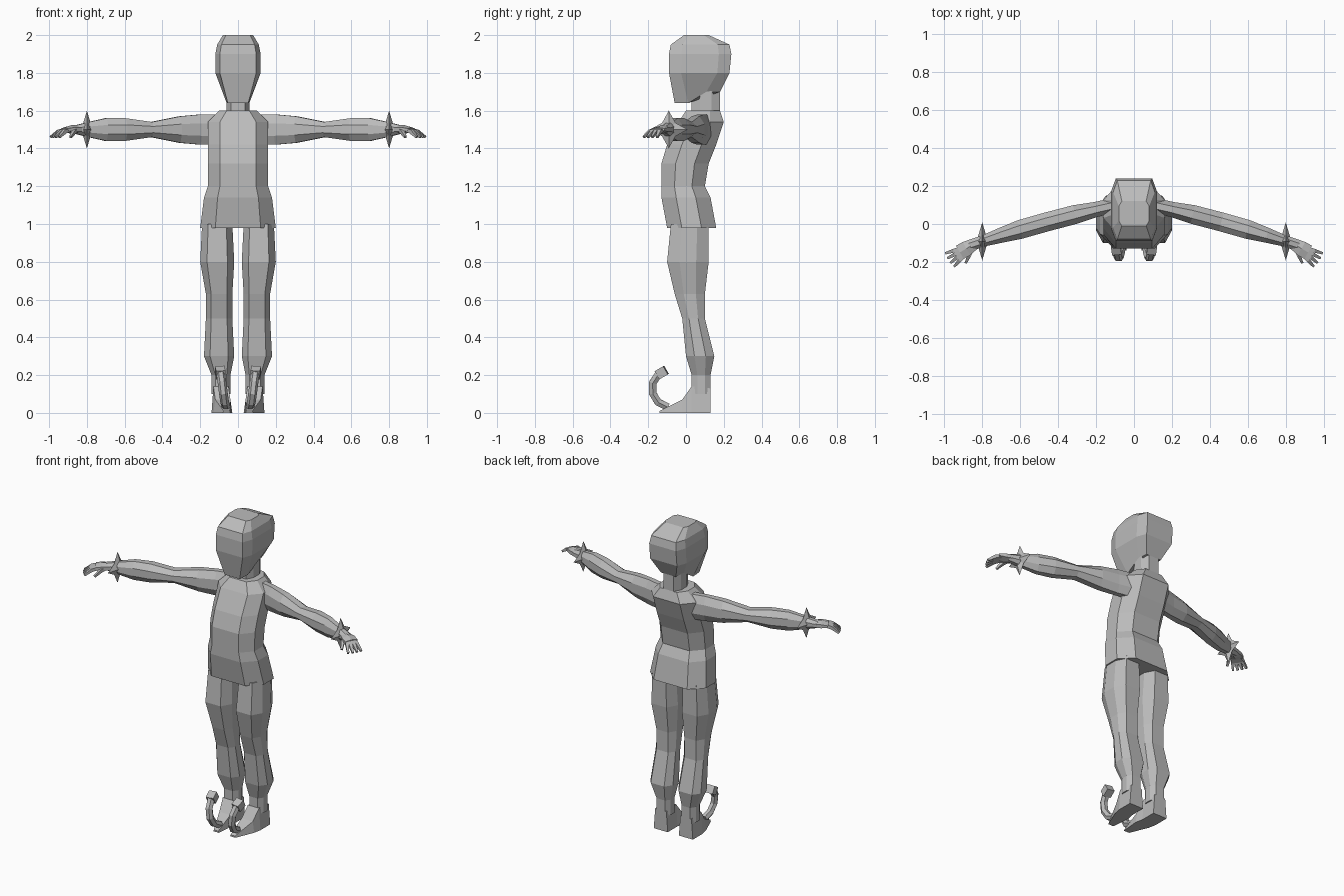
import bpy, bmesh
from math import sin, cos, pi, radians
from mathutils import Vector

cube = bpy.data.objects.get("Cube")
if cube:
    bpy.data.objects.remove(cube, do_unlink=True)

shade = (0.5, 0.5, 0.5, 1)
grey = bpy.data.materials.new("plain grey")
grey.use_nodes = True
grey.diffuse_color = shade
grey.node_tree.nodes["Principled BSDF"].inputs["Base Color"].default_value = shade


def finish(name, bm, mirror):
    """Turn the mesh data into a flat-shaded object, paired across x if asked."""
    bmesh.ops.recalc_face_normals(bm, faces=bm.faces)
    mesh = bpy.data.meshes.new(name)
    bm.to_mesh(mesh)
    bm.free()
    mesh.materials.append(grey)
    part = bpy.data.objects.new(name, mesh)
    bpy.context.collection.objects.link(part)
    if mirror:
        modifier = part.modifiers.new("mirror", "MIRROR")
        modifier.use_mirror_merge = False


def loft(name, rings, mirror=False):
    """Skin a row of equal rings and cap both ends."""
    bm = bmesh.new()
    rows = [[bm.verts.new(point) for point in ring] for ring in rings]
    for low, high in zip(rows, rows[1:]):
        for i in range(len(low)):
            bm.faces.new((low[i - 1], low[i], high[i], high[i - 1]))
    bm.faces.new(rows[0])
    bm.faces.new(rows[-1])
    finish(name, bm, mirror)


def octagon(z, half, front, back, x=0, cut_x=0.2, cut_y=0.3):
    """Level box outline with cut corners."""
    flat = half * (1 - 2 * cut_x)
    inset = (back - front) * cut_y
    right_side = [(flat, front), (half, front + inset), (half, back - inset), (flat, back)]
    left_side = [(-across, y) for across, y in reversed(right_side)]
    return [(x + across, y, z) for across, y in right_side + left_side]


def sweep(name, path, sides, up):
    """Mirrored tube through stations of (centre, half width, half height)."""
    rings = []
    for i, (centre, width, height) in enumerate(path):
        before = path[max(i - 1, 0)][0]
        after = path[min(i + 1, len(path) - 1)][0]
        along = (after - before).normalized()
        side = along.cross(up).normalized()
        top = side.cross(along)
        corner = 1 / cos(pi / sides)
        angles = [2 * pi * (step + 0.5) / sides for step in range(sides)]
        rings.append([centre + corner * (side * width * cos(a) + top * height * sin(a))
                      for a in angles])
    loft(name, rings, mirror=True)


UP = Vector((0, 0, 1))
ACROSS = Vector((1, 0, 0))

# Torso from the flared hem to the shoulders
loft("torso", [
    octagon(z=0.98, half=0.2, front=-0.1, back=0.16),
    octagon(z=1.14, half=0.18, front=-0.13, back=0.13),
    octagon(z=1.2, half=0.16, front=-0.13, back=0.1),
    octagon(z=1.32, half=0.16, front=-0.13, back=0.12),
    octagon(z=1.42, half=0.16, front=-0.1, back=0.16),
    octagon(z=1.54, half=0.16, front=-0.04, back=0.2),
    octagon(z=1.6, half=0.1, front=0, back=0.18),
])

# Neck
loft("neck", [octagon(z, half=0.06, front=0.03, back=0.18) for z in (1.58, 1.75)])

# Head, with the jaw lower than the nape
jaw = octagon(z=1.64, half=0.06, front=-0.06, back=0.18, cut_x=0.05)
jaw = [(x, y, 1.7 if y > 0.08 else z) for x, y, z in jaw]
loft("head", [
    jaw,
    octagon(z=1.8, half=0.12, front=-0.09, back=0.23, cut_x=0.1, cut_y=0.2),
    octagon(z=1.9, half=0.12, front=-0.09, back=0.24, cut_x=0.1, cut_y=0.2),
    octagon(z=1.95, half=0.11, front=-0.08, back=0.23, cut_x=0.1, cut_y=0.2),
    octagon(z=2, half=0.08, front=-0.01, back=0.12, cut_x=0.1, cut_y=0.2),
])

# Legs from the hip to the ankle
loft("legs", [
    octagon(z=1, x=0.11, half=0.08, front=-0.08, back=0.12),
    octagon(z=0.8, x=0.11, half=0.09, front=-0.1, back=0.12),
    octagon(z=0.63, x=0.1, half=0.07, front=-0.06, back=0.1),
    octagon(z=0.5, x=0.1, half=0.07, front=-0.02, back=0.1),
    octagon(z=0.3, x=0.1, half=0.08, front=0, back=0.15),
    octagon(z=0.2, x=0.09, half=0.05, front=0.03, back=0.13),
    octagon(z=0.1, x=0.09, half=0.05, front=0.03, back=0.13),
], mirror=True)


def shoe_slice(y, x, half, height):
    """Upright cut through a shoe, narrower on top."""
    top = half * 0.8
    return [(x - half, y, 0), (x + half, y, 0), (x + top, y, height), (x - top, y, height)]


# Shoes from heel to toe
loft("shoes", [
    shoe_slice(y=0.13, x=0.09, half=0.05, height=0.13),
    shoe_slice(y=0.03, x=0.09, half=0.05, height=0.14),
    shoe_slice(y=-0.02, x=0.08, half=0.05, height=0.07),
    shoe_slice(y=-0.14, x=0.06, half=0.02, height=0.01),
], mirror=True)


def toe_arc(start, end, steps, thickness):
    """Stations along the upturned toe, drifting outwards as it rises."""
    stations = []
    for step in range(steps + 1):
        angle = radians(start + (end - start) * step / steps)
        centre = Vector((0.12 - angle / 80, -0.08 + cos(angle) / 10, 0.13 + sin(angle) / 10))
        stations.append((centre, thickness, thickness))
    return stations


# Curled toes, each ending in a block
sweep("toe_curls", toe_arc(start=260, end=130, steps=4, thickness=0.02), sides=6, up=ACROSS)
sweep("toe_blocks", toe_arc(start=135, end=105, steps=1, thickness=0.025), sides=4, up=ACROSS)


def reach(x):
    """Centre of the arm, which bends forward as it goes out."""
    return Vector((x, 0.12 - x * 0.2 - x * x * 0.08, 1.5))


# Arms from shoulder to wrist
sweep("arms", [
    (reach(0.1), 0.04, 0.08),
    (reach(0.2), 0.04, 0.08),
    (reach(0.31), 0.05, 0.07),
    (reach(0.46), 0.05, 0.04),
    (reach(0.6), 0.05, 0.06),
    (reach(0.7), 0.04, 0.06),
    (reach(0.79), 0.03, 0.04),
    (reach(0.87), 0.03, 0.02),
], sides=8, up=UP)

# Palms
wrist = reach(0.84)


def fan(degrees, distance, drop=0):
    """Point of the hand, measured from the wrist."""
    angle = radians(degrees)
    return wrist + Vector((cos(angle) * distance, -sin(angle) * distance, -drop))


sweep("palms", [(fan(30, 0), 0.03, 0.02), (fan(30, 0.05), 0.04, 0.02),
                (fan(30, 0.09), 0.04, 0.01)], sides=6, up=UP)


def digit(name, degrees, start, end):
    """Tapered finger that bends down at the tip."""
    middle = (start + end) / 2
    sweep(name, [(fan(degrees, start), 0.01, 0.01), (fan(degrees, middle, 0.01), 0.01, 0.01),
                 (fan(degrees, end, 0.04), 0.006, 0.006)], sides=4, up=UP)


# Fingers and thumbs
for i, name in enumerate(("little", "ring", "middle", "index")):
    digit(name + "_fingers", degrees=18 + i * 10, start=0.07, end=0.16)
digit("thumbs", degrees=65, start=0.02, end=0.11)

# Four-pointed stars around the wrists
bm = bmesh.new()
hub = reach(0.8)
rim = []
for i in range(8):
    radius = 0.05 if i % 2 else 0.1
    angle = i * pi / 4
    rim.append(bm.verts.new(hub + radius * Vector((0, cos(angle), sin(angle)))))
for offset in (-0.03, 0.03):
    apex = bm.verts.new(hub + ACROSS * offset)
    for i in range(8):
        bm.faces.new((rim[i - 1], rim[i], apex))
finish("wrist_stars", bm, mirror=True)
